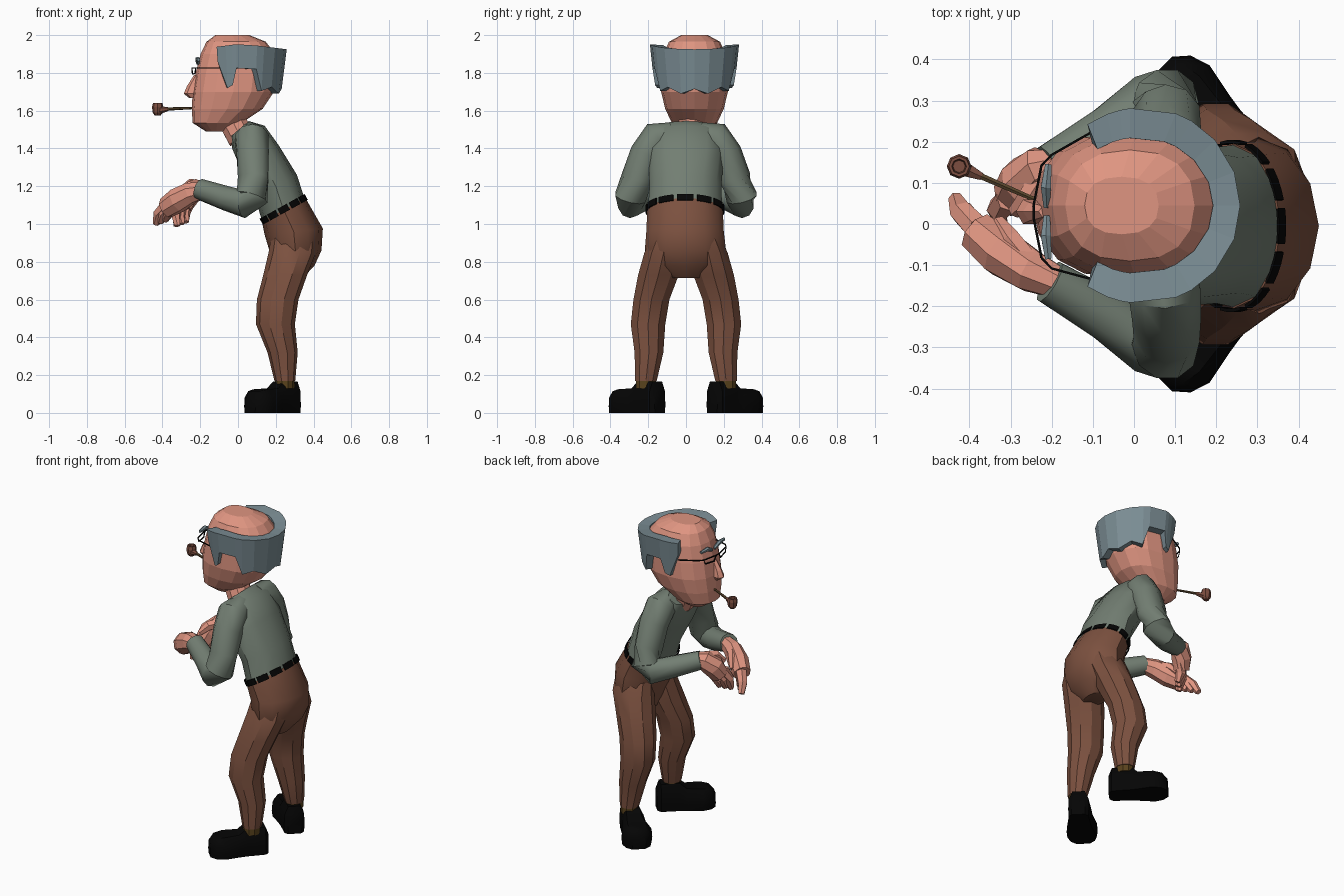
import bpy, bmesh, math
from mathutils import Vector

if "Cube" in bpy.data.objects:
    bpy.data.objects.remove(bpy.data.objects["Cube"])

def mat(name, r, g, b):
    m = bpy.data.materials.new(name)
    m.diffuse_color = (r, g, b, 1)
    m.use_nodes = True
    m.node_tree.nodes["Principled BSDF"].inputs["Base Color"].default_value = m.diffuse_color
    return m

SKIN = mat("skin", .74, .30, .22)
SHIRT = mat("green_sweater", .17, .21, .17)
PANTS = mat("brown_trousers", .20, .082, .05)
HAIR = mat("grey_hair", .20, .27, .30)
BLACK = mat("black", .0015, .0015, .0015)
SOCK = mat("ochre_sock", .10, .055, .012)
BOWL = mat("pipe_bowl_brown", .20, .075, .05)
STEM = mat("pipe_stem_brown", .10, .06, .025)

def make(name, verts, faces, m, smooth=0):
    me = bpy.data.meshes.new(name)
    me.from_pydata([tuple(v) for v in verts], [], faces)
    bm = bmesh.new()
    bm.from_mesh(me)
    bmesh.ops.recalc_face_normals(bm, faces=bm.faces)
    bm.to_mesh(me)
    bm.free()
    me.materials.append(m)
    ob = bpy.data.objects.new(name, me)
    bpy.context.collection.objects.link(ob)
    if smooth:
        bpy.ops.object.select_all(action='DESELECT')
        ob.select_set(True)
        bpy.context.view_layer.objects.active = ob
        bpy.ops.object.shade_smooth_by_angle(angle=math.radians(smooth))
    return ob

def skin(name, rings, m, smooth=0):
    """Join rings of equal size into a closed, capped shell."""
    n = len(rings[0])
    verts = [v for r in rings for v in r]
    faces = [(i*n+j, i*n+(j+1) % n, (i+1)*n+(j+1) % n, (i+1)*n+j)
             for i in range(len(rings)-1) for j in range(n)]
    faces += [tuple(range(n)), tuple(range(len(verts)-n, len(verts)))]
    return make(name, verts, faces, m, smooth)

def oval(x, y, z, rx, ry, tilt=0, n=12, p=1.0):
    """Ring seen from above, tipped about the y axis; p below 1 makes it boxier."""
    t = math.radians(tilt)
    out = []
    for k in range(n):
        a = 2*math.pi*k/n
        c, s = [math.copysign(abs(v)**p, v) for v in (math.cos(a), math.sin(a))]
        d = rx*c
        out.append(Vector((x+d*math.cos(t), y+ry*s, z+d*math.sin(t))))
    return out

def tube(name, pts, m, n=8, flat=1.0, smooth=0):
    """Tube along (x, y, z, radius) points; flat squashes its sideways radius."""
    P = [Vector(p[:3]) for p in pts]
    rings = []
    for i, p in enumerate(pts):
        t = (P[min(i+1, len(P)-1)]-P[max(i-1, 0)]).normalized()
        u = t.cross(Vector((0, 0, 1)))
        u = u.normalized() if u.length > .05 else Vector((1, 0, 0))
        v = u.cross(t)
        rings.append([P[i]+p[3]*(u*flat*math.cos(a)+v*math.sin(a))
                      for a in [2*math.pi*(k+.5)/n for k in range(n)]])
    return skin(name, rings, m, smooth)

def flip(pts, s):
    return [(p[0], p[1]*s)+tuple(p[2:]) for p in pts]

# Trousers seat and sweater body share the tilted belt line
skin("trouser_seat", [oval(.242, -.005, 1.075, .131, .2, 29), oval(.295, -.005, .96, .155, .205, 6),
                      oval(.304, -.003, .86, .138, .215), oval(.30, 0, .78, .105, .18),
                      oval(.285, 0, .715, .06, .09)], PANTS, 40)
skin("sweater_body", [oval(.242, -.005, 1.07, .127, .197, 29), oval(.20, -.003, 1.2, .127, .19, 28),
                      oval(.115, 0, 1.355, .118, .2, 30, p=.85), oval(.055, 0, 1.46, .105, .19, 35, p=.8),
                      oval(.01, 0, 1.505, .062, .14, 40, p=.8)], SHIRT, 40)

# Belt as dashes between trouser loops
verts, faces = [], []
T = math.radians(29)
for k in range(12):
    base = len(verts)
    for s in range(4):
        a = math.radians(k*30+18+8*s)
        for r, h in ((1, -.018), (1.04, -.018), (1.04, .018), (1, .018)):
            d = .131*r*math.cos(a)
            verts.append((.242+d*math.cos(T)-h*math.sin(T), -.005+.201*r*math.sin(a),
                          1.078+d*math.sin(T)+h*math.cos(T)))
    for s in range(3):
        b = base+4*s
        faces += [(b+j, b+(j+1) % 4, b+4+(j+1) % 4, b+4+j) for j in range(4)]
    faces += [tuple(range(base, base+4)), tuple(range(base+12, base+16))]
make("belt", verts, faces, BLACK)

# Legs, socks, shoes and sleeves, once for each side
LEG = [(.295, .1, .93, .12, .085), (.288, .118, .85, .126, .107), (.25, .146, .73, .116, .113),
       (.21, .183, .6, .11, .1), (.198, .201, .47, .103, .096), (.236, .196, .32, .08, .08),
       (.248, .212, .17, .055, .06)]
SLEEVE = [(.07, .07, 1.475, .065), (.073, .15, 1.455, .092), (.078, .21, 1.37, .088),
          (.08, .26, 1.24, .084), (.075, .295, 1.14, .086), (.035, .295, 1.105, .074),
          (-.06, .225, 1.135, .066), (-.205, .14, 1.185, .056)]
SHOE = [(-.17, .04, .12), (-.15, .06, .165), (-.04, .066, .165), (.0, .072, .13),
        (.09, .09, .125), (.14, .074, .115), (.17, .04, .085)]
for s, side in ((1, "left"), (-1, "right")):
    skin(side+"_trouser_leg", [oval(*p, n=10) for p in flip(LEG, s)], PANTS, 30)
    skin(side+"_sock", [oval(.248, .212*s, z, .051, .056, n=10) for z in (.13, .19)], SOCK)
    d, w = Vector((-.707, .707*s, 0)), Vector((.707, .707*s, 0))
    skin(side+"_shoe", [[Vector((.184, .258*s, 0))+d*t+w*(hw*a)+Vector((0, 0, h*b))
                         for a, b in ((-.95, 0), (.95, 0), (1, .3), (.95, .7), (.6, 1),
                                      (-.6, 1), (-.95, .7), (-1, .3))]
                        for t, hw, h in SHOE], BLACK, 40)
    tube(side+"_sleeve", flip(SLEEVE, s), SHIRT, 10, smooth=45)

# Hands drooping in front of the chest
tube("right_palm", [(-.18, -.145, 1.18, .045), (-.25, -.115, 1.165, .06), (-.32, -.07, 1.125, .068),
                    (-.38, -.02, 1.085, .058)], SKIN, 8, .9)
tube("left_palm", [(-.18, .145, 1.185, .045), (-.23, .135, 1.185, .062), (-.27, .105, 1.145, .066),
                   (-.295, .075, 1.09, .054)], SKIN, 8, .9)
for k in range(3):
    o = .024*(k-1)
    tube(f"right_finger_{k+1}", [(-.355+o, -.035-o, 1.10, .034), (-.395+o, .005-o, 1.055, .03),
                                 (-.41+o, .038-o, 1.0+.01*k, .018)], SKIN, 6)
    tube(f"left_finger_{k+1}", [(-.28+o, .085+o, 1.12, .034), (-.305+o, .06+o, 1.06, .03),
                                (-.30+o, .035+o, .99+.01*k, .018)], SKIN, 6)
tube("right_thumb", [(-.25, -.10, 1.18, .03), (-.30, -.04, 1.16, .03), (-.33, .005, 1.11, .018)], SKIN, 6)
tube("left_thumb", [(-.22, .12, 1.205, .034), (-.255, .065, 1.2, .03), (-.29, .03, 1.16, .018)], SKIN, 6)

# Neck, head and nose
CY = .045
tube("neck", [(.02, .01, 1.45, .075), (-.05, .035, 1.58, .075)], SKIN, 10)
skin("head", [oval(x, CY, z, rx, ry, n=16, p=.85) for x, z, rx, ry in
              ((-.115, 1.49, .055, .06), (-.11, 1.535, .13, .12), (-.057, 1.61, .188, .155),
               (-.025, 1.70, .215, .177), (-.012, 1.80, .212, .175), (-.0, 1.90, .198, .166),
               (-.01, 1.965, .157, .135), (-.03, 2.0, .09, .07))], SKIN)
skin("nose", [oval(x, .03, z, rx, ry, n=6) for x, z, rx, ry in
              ((-.212, 1.79, .02, .016), (-.24, 1.73, .03, .026), (-.253, 1.69, .034, .034),
               (-.24, 1.668, .02, .02))], SKIN)

# Horseshoe of hair with sideburns: (angle from back, bottom height)
half = [(0, 1.715), (20, 1.69), (42, 1.725), (60, 1.705), (70, 1.82), (97, 1.825),
        (103, 1.735), (111, 1.72), (124, 1.86)]
rings = []
for a, zb in [(-a, z) for a, z in half[:0:-1]]+half:
    c, s = math.cos(math.radians(a)), math.sin(math.radians(a))
    f = 1-.5*(1.94-zb)
    zt = 1.955-.03*abs(c)
    rings.append([(.02+.238*c, CY+.238*s, zt), (.02+.238*f*c, CY+.238*f*s, zb),
                  (.005+.185*c, CY+.165*s, zb), (.012+.18*c, CY+.165*s, zt-.005)])
skin("hair", rings, HAIR)

# Eyebrows and half-moon spectacles
for s, side in ((1, "left"), (-1, "right")):
    y = lambda o: .03+o*s
    tube(side+"_eyebrow", [(-.212, y(.012), 1.85, .009), (-.214, y(.06), 1.872, .014),
                           (-.208, y(.115), 1.87, .009)], HAIR, 6)
    rim = [(-.244, y(.015), 1.825), (-.225, y(.112), 1.825), (-.227, y(.1), 1.797),
           (-.241, y(.03), 1.793), (-.244, y(.015), 1.825)]
    tube(side+"_spectacle_rim", [p+(.004,) for p in rim], BLACK, 4)
    tube(side+"_spectacle_arm", [(-.225, y(.112), 1.825, .004), (-.2, y(.138), 1.825, .004),
                                 (-.10, CY+.18*s, 1.825, .004)], BLACK, 4)
tube("spectacle_bridge", [(-.244, .045, 1.825, .004), (-.244, .015, 1.825, .004)], BLACK, 4)

# Pipe
tube("pipe_stem", [(-.22, .05, 1.615, .006), (-.39, .124, 1.608, .009)], STEM, 6)
tube("pipe_shank", [(-.37, .115, 1.608, .01), (-.41, .133, 1.604, .02)], BOWL, 6)
skin("pipe_bowl", [oval(-.425, .14, z, r, r, n=8) for z, r in
                   ((1.575, .016), (1.59, .027), (1.62, .03), (1.64, .025), (1.64, .018), (1.61, .015))], BOWL)
